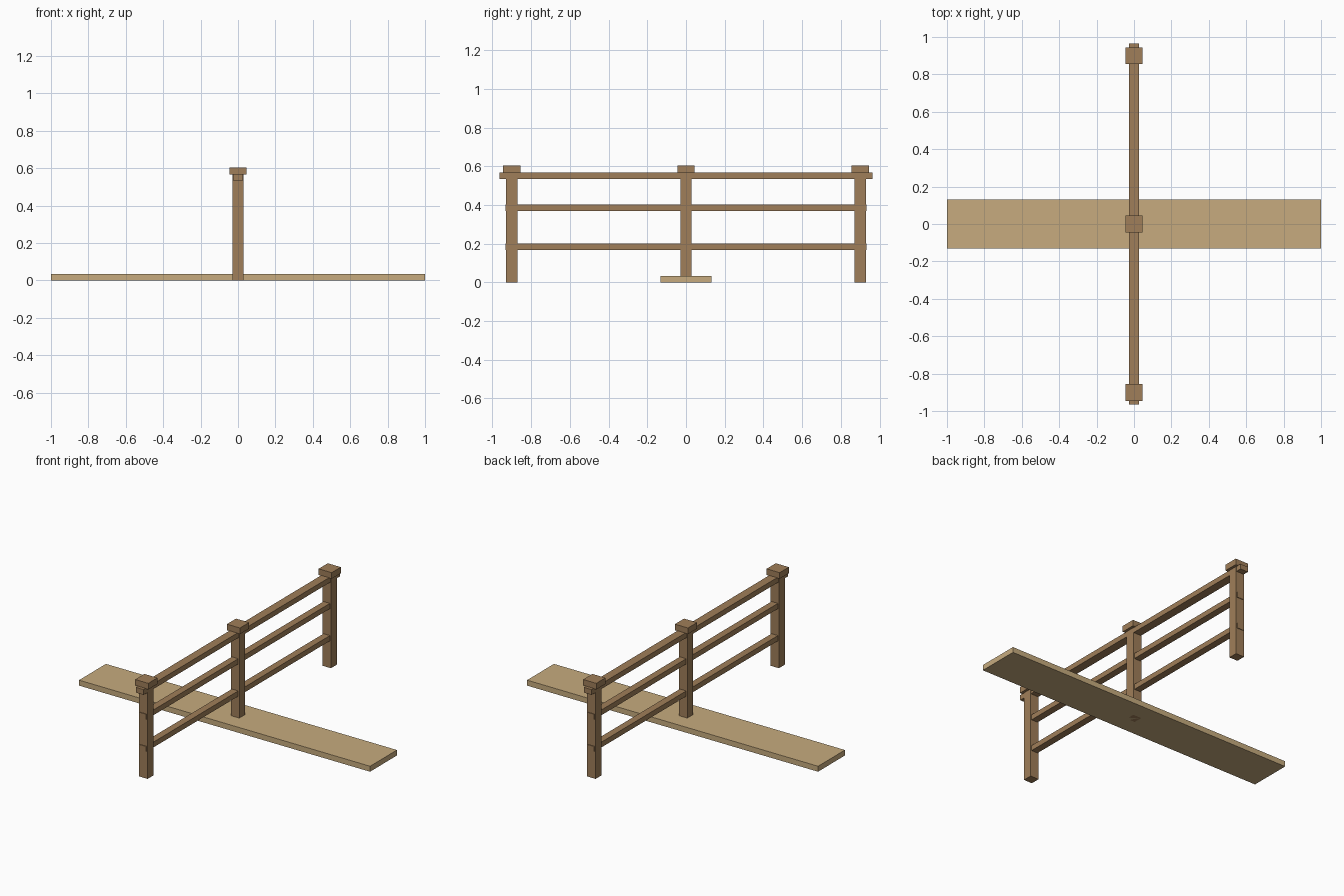
import bpy

if "Cube" in bpy.data.objects:
    bpy.data.objects.remove(bpy.data.objects["Cube"])


def material(name, color):
    m = bpy.data.materials.new(name)
    m.diffuse_color = color
    m.use_nodes = True
    m.node_tree.nodes["Principled BSDF"].inputs["Base Color"].default_value = m.diffuse_color
    return m


plank_wood = material("light_wood", (0.57, 0.41, 0.21, 1))
fence_wood = material("fence_wood", (0.35, 0.21, 0.10, 1))


def box(name, x, y, z, mat):
    """Box spanning the given (min, max) ranges."""
    bpy.ops.mesh.primitive_cube_add(size=1, location=[(a + b) / 2 for a, b in (x, y, z)])
    o = bpy.context.object
    o.name = name
    o.scale = [b - a for a, b in (x, y, z)]
    bpy.ops.object.transform_apply(location=False, rotation=False, scale=True)
    o.data.materials.append(mat)
    return o


# Ground plank
box("plank", (-1, 1), (-0.132, 0.132), (0, 0.034), plank_wood)

# Posts with square caps
for label, y in (("front", -0.9), ("middle", 0), ("back", 0.9)):
    box(label + "_post", (-0.029, 0.029), (y - 0.029, y + 0.029), (0, 0.57), fence_wood)
    box(label + "_cap", (-0.045, 0.045), (y - 0.045, y + 0.045), (0.566, 0.604), fence_wood)

# Rails: the top one overhangs the end posts
for label, half, w, z in (("lower", 0.933, 0.022, 0.168), ("middle", 0.933, 0.022, 0.368),
                          ("top", 0.965, 0.027, 0.535)):
    box(label + "_rail", (-w, w), (-half, half), (z, z + 0.033), fence_wood)
